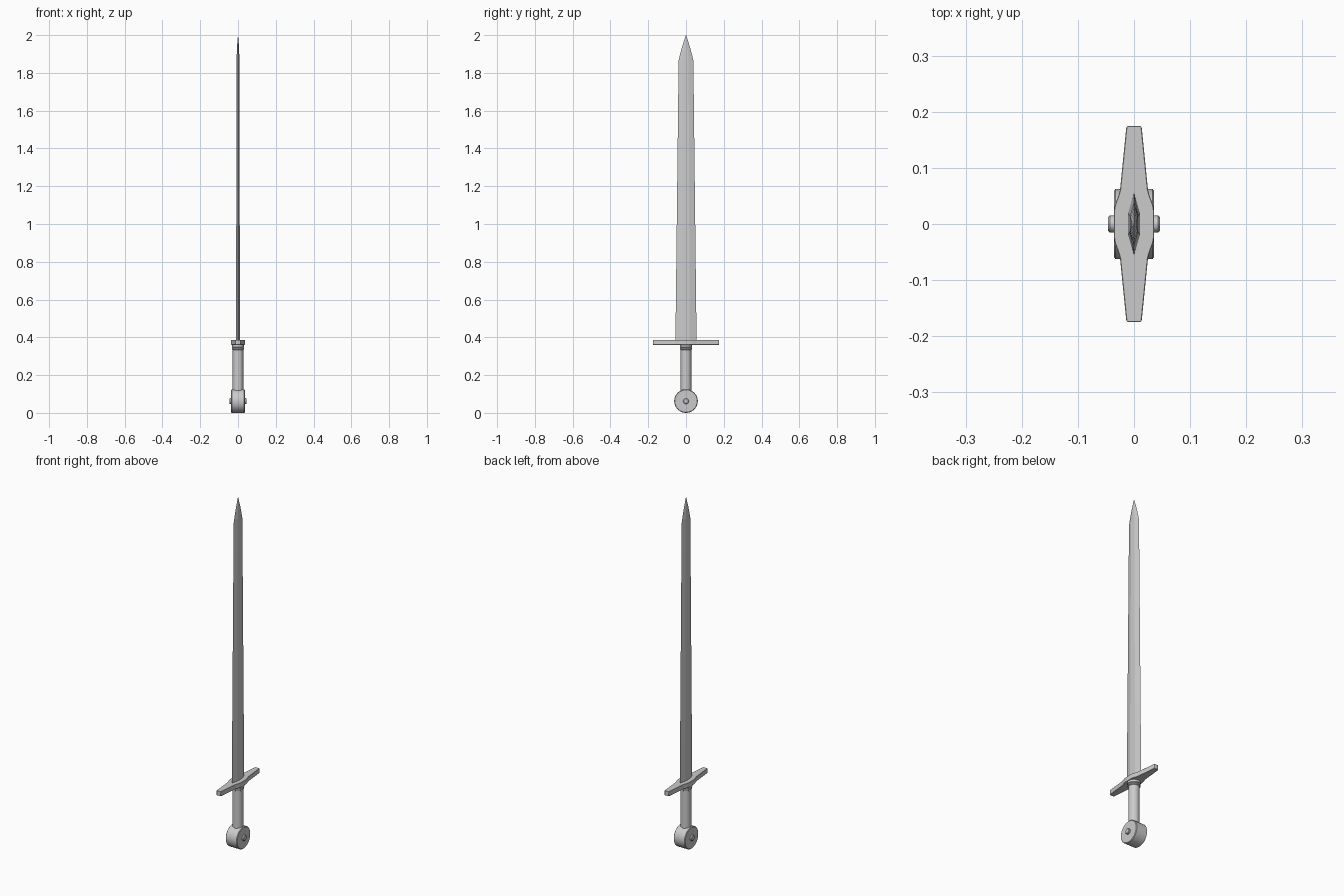
import bpy, bmesh, math

if "Cube" in bpy.data.objects:
    bpy.data.objects.remove(bpy.data.objects["Cube"])


def finish(name, bm, angle=30):
    bmesh.ops.recalc_face_normals(bm, faces=bm.faces)
    mesh = bpy.data.meshes.new(name)
    bm.to_mesh(mesh)
    bm.free()
    ob = bpy.data.objects.new(name, mesh)
    bpy.context.collection.objects.link(ob)
    bpy.ops.object.select_all(action='DESELECT')
    ob.select_set(True)
    bpy.context.view_layer.objects.active = ob
    bpy.ops.object.shade_smooth_by_angle(angle=math.radians(angle))
    return ob


def loft(bm, rings):
    """Skin a list of equal-length closed rings and cap both ends."""
    loops = [[bm.verts.new(p) for p in r] for r in rings]
    n = len(loops[0])
    for a, b in zip(loops, loops[1:]):
        for i in range(n):
            j = (i + 1) % n
            bm.faces.new((a[i], a[j], b[j], b[i]))
    bm.faces.new(loops[0])
    bm.faces.new(loops[-1])


def lathe(name, profile, place, sides=48):
    """Turn (radius, distance) pairs; place maps round coordinates to space."""
    bm = bmesh.new()
    turns = [2 * math.pi * i / sides for i in range(sides)]
    loft(bm, [[place(r * math.cos(t), r * math.sin(t), d) for t in turns]
              for r, d in profile])
    return finish(name, bm)


def upright(a, b, d):
    return (a, b, d)


def sideways(a, b, d):
    return (d, a, 0.0625 + b)


# Wheel pommel with rivet through it
lathe("pommel", [(0.059, -0.036), (0.0625, -0.033), (0.0625, 0.033), (0.059, 0.036)], sideways)
lathe("pommel_rivet", [(0.012, -0.046), (0.015, -0.043), (0.015, 0.043), (0.012, 0.046)],
      sideways, 24)

# Grip and double-ring collar
lathe("grip", [(0.028, 0.09), (0.028, 0.365)], upright)
lathe("grip_collar", [(0.028, 0.333), (0.032, 0.336), (0.032, 0.342), (0.029, 0.345),
                      (0.033, 0.348), (0.033, 0.362)], upright)

# Crossguard: quarter outline mirrored into a plan shape
quarter = [(0.036, 0.022), (0.034, 0.034), (0.029, 0.047), (0.025, 0.060),
           (0.014, 0.170), (0.013, 0.174), (0.010, 0.175)]
half = quarter + [(-x, y) for x, y in reversed(quarter)]
plan = half + [(-x, -y) for x, y in half]
bm = bmesh.new()
loft(bm, [[(x, y, z) for x, y in plan] for z in (0.36, 0.387)])
guard = finish("crossguard", bm, 25)
bev = guard.modifiers.new("soft_edges", 'BEVEL')
bev.width = 0.0012
bev.segments = 1

# Blade: flattened hexagonal section, tapering to a curved point
stations = [(0.38, 0.056, 0.0105), (1.865, 0.039, 0.0075), (1.90, 0.031, 0.0066),
            (1.94, 0.020, 0.005), (1.97, 0.0105, 0.003), (2.0, 0.0004, 0.0002)]
bm = bmesh.new()
loft(bm, [[(0, w, z), (t, w * 0.35, z), (t, -w * 0.35, z),
           (0, -w, z), (-t, -w * 0.35, z), (-t, w * 0.35, z)] for z, w, t in stations])
finish("blade", bm, 10)
